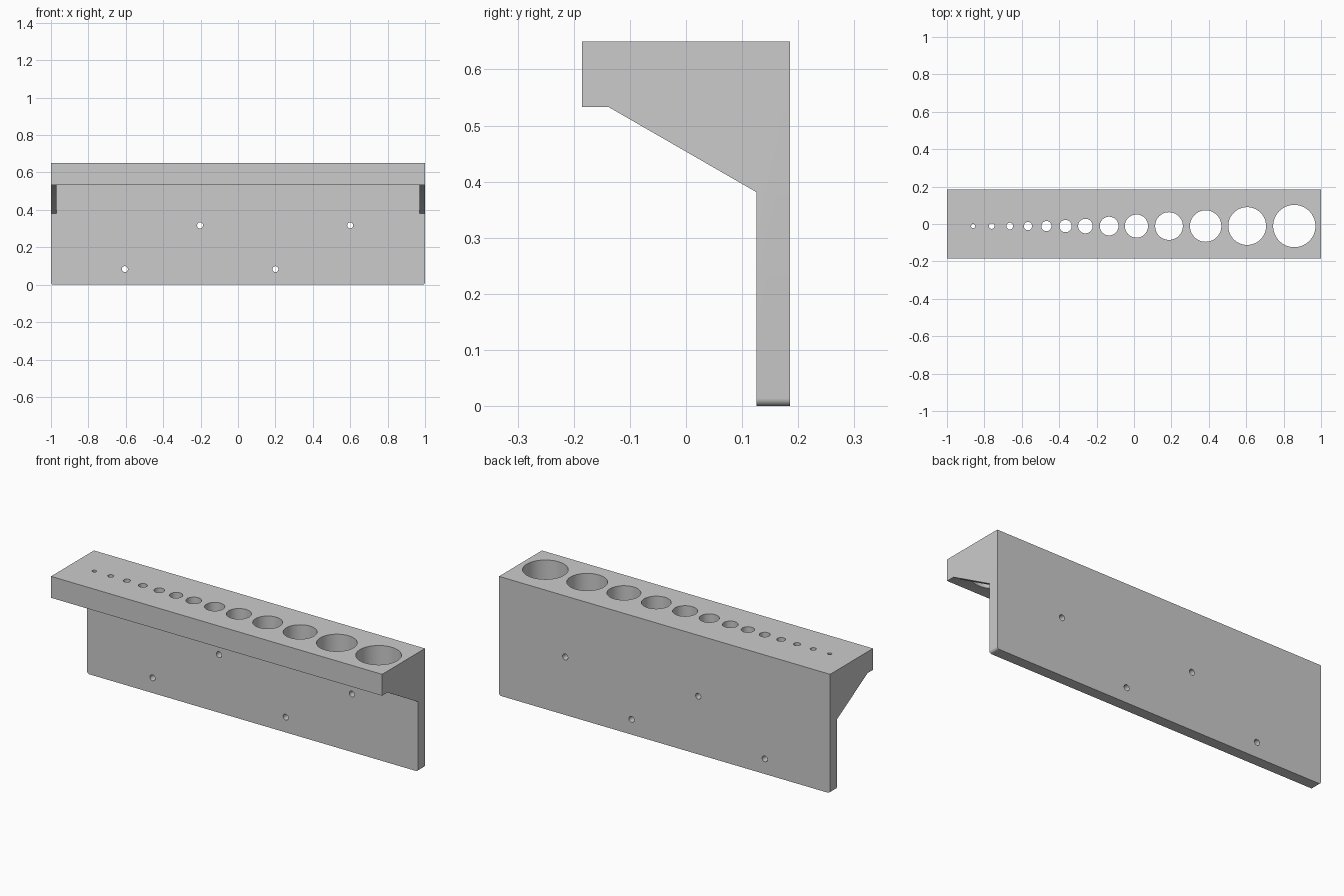
import bpy, bmesh
from math import pi

if "Cube" in bpy.data.objects:
    bpy.data.objects.remove(bpy.data.objects["Cube"])


def prism(name, profile, half_x):
    """Extrude a (y, z) side profile across x from -half_x to half_x."""
    bm = bmesh.new()
    face = bm.faces.new([bm.verts.new((-half_x, y, z)) for y, z in profile])
    ext = bmesh.ops.extrude_face_region(bm, geom=[face])
    verts = [g for g in ext["geom"] if isinstance(g, bmesh.types.BMVert)]
    bmesh.ops.translate(bm, verts=verts, vec=(2 * half_x, 0, 0))
    # round the two bottom corners of the plate (edges along y at z = 0)
    corners = [e for e in bm.edges
               if all(v.co.z < 1e-5 for v in e.verts)
               and abs(e.verts[0].co.x - e.verts[1].co.x) < 1e-5]
    if corners:
        bmesh.ops.bevel(bm, geom=corners, offset=0.014, segments=6,
                        profile=0.5, affect='EDGES')
    bmesh.ops.recalc_face_normals(bm, faces=bm.faces)
    mesh = bpy.data.meshes.new(name)
    bm.to_mesh(mesh)
    bm.free()
    obj = bpy.data.objects.new(name, mesh)
    bpy.context.collection.objects.link(obj)
    return obj


def cut(target, cutter):
    """Subtract the cutter and remove it."""
    cutter.hide_render = True
    mod = target.modifiers.new("cut", 'BOOLEAN')
    mod.operation = 'DIFFERENCE'
    mod.solver = 'EXACT'
    mod.object = cutter
    bpy.context.view_layer.objects.active = target
    bpy.ops.object.modifier_apply(modifier=mod.name)
    bpy.data.objects.remove(cutter)


def drill(target, loc, radius, depth, rot=(0, 0, 0), sides=64):
    bpy.ops.mesh.primitive_cylinder_add(vertices=sides, radius=radius,
                                        depth=depth, location=loc, rotation=rot)
    cut(target, bpy.context.object)


# Rack: shelf, sloped end gussets and back plate in one side profile
rack = prism("tool_rack", [(-0.185, 0.65), (-0.185, 0.533), (-0.138, 0.533),
                           (0.126, 0.381), (0.126, 0), (0.185, 0), (0.185, 0.65)], 1.0)

# Clear the space between the two end gussets
cut(rack, prism("gusset_gap", [(-0.3, 0.533), (-0.3, 0.2),
                               (0.126, 0.2), (0.126, 0.533)], 0.97))

# Graduated holes through the shelf: (x, radius)
shelf_holes = [(-0.86, 0.011), (-0.761, 0.015), (-0.664, 0.018), (-0.567, 0.022),
               (-0.468, 0.027), (-0.366, 0.033), (-0.26, 0.039), (-0.133, 0.05),
               (0.013, 0.062), (0.187, 0.074), (0.383, 0.084), (0.605, 0.101),
               (0.857, 0.113)]
for x, r in shelf_holes:
    drill(rack, (x, -0.011, 0.6), r, 0.25)

# Staggered screw holes through the back plate
for x, z in [(-0.605, 0.083), (-0.203, 0.317), (0.2, 0.083), (0.6, 0.317)]:
    drill(rack, (x, 0.155, z), 0.016, 0.15, (pi / 2, 0, 0), 32)

bpy.ops.object.select_all(action='DESELECT')
rack.select_set(True)
bpy.context.view_layer.objects.active = rack
bpy.ops.object.shade_smooth_by_angle()
